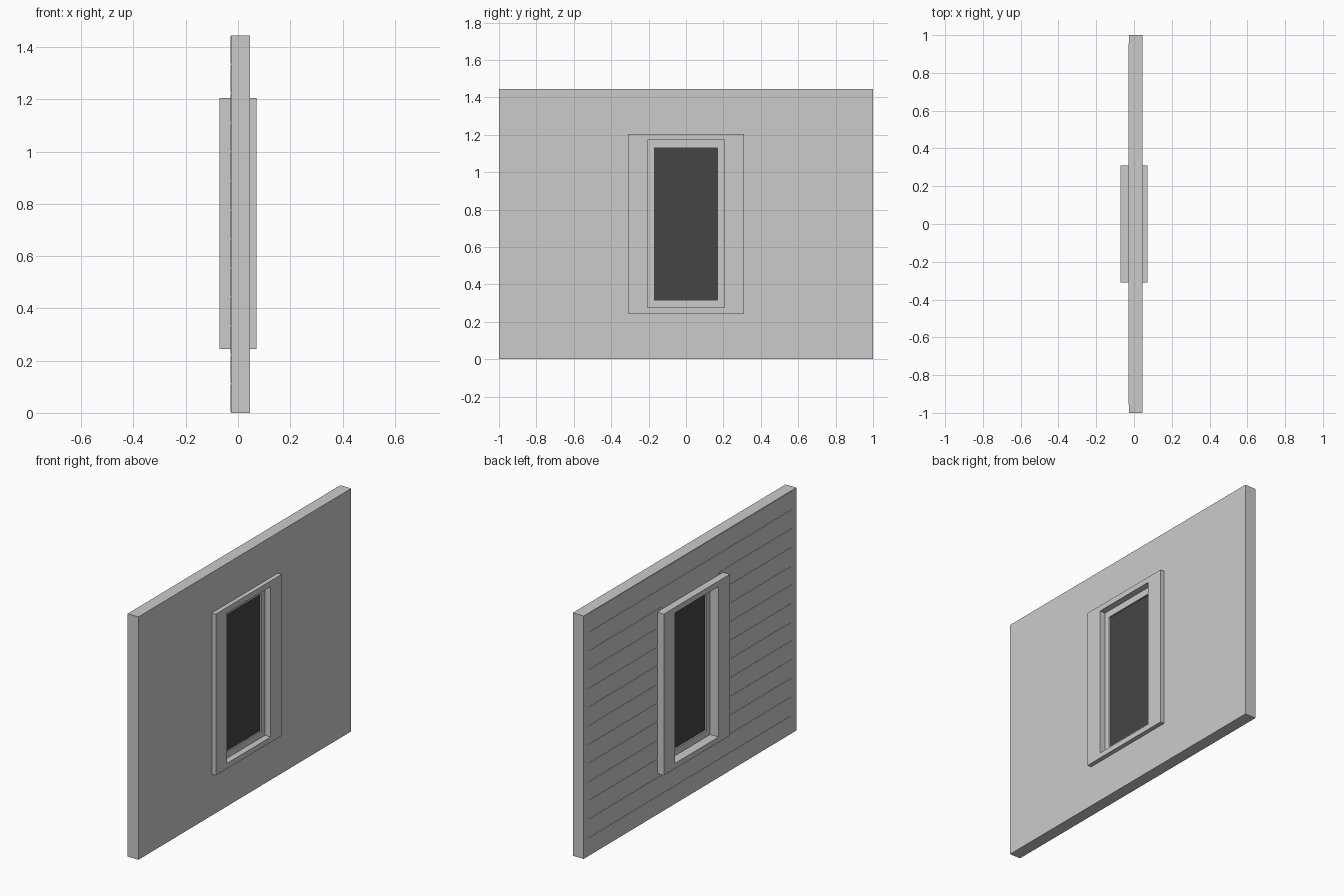
import bpy
import bmesh

cube = bpy.data.objects.get("Cube")
if cube:
    bpy.data.objects.remove(cube, do_unlink=True)


def material(name, value):
    mat = bpy.data.materials.new(name)
    mat.use_nodes = True
    colour = (value, value, value, 1)
    mat.diffuse_color = colour
    mat.node_tree.nodes["Principled BSDF"].inputs["Base Color"].default_value = colour
    return mat


grey = material("plaster grey", 0.6)
dark = material("dark glass", 0.06)


def finish(name, bm, mat):
    bmesh.ops.recalc_face_normals(bm, faces=bm.faces)
    mesh = bpy.data.meshes.new(name)
    bm.to_mesh(mesh)
    bm.free()
    mesh.materials.append(mat)
    obj = bpy.data.objects.new(name, mesh)
    bpy.context.collection.objects.link(obj)
    return obj


def add_box(bm, x, y, z):
    """Add a box spanning the given (min, max) ranges."""
    verts = bmesh.ops.create_cube(bm, size=1)["verts"]
    for v in verts:
        v.co = [r[0] if c < 0 else r[1] for c, r in zip(v.co, (x, y, z))]


def ring(name, x, outer, inner, mat):
    """Rectangular frame; outer and inner are (half width, bottom, top)."""
    bm = bmesh.new()

    def loop(rect, px):
        w, low, high = rect
        return [bm.verts.new((px, y, z))
                for y, z in ((-w, low), (w, low), (w, high), (-w, high))]

    loops = [loop(outer, x[0]), loop(outer, x[1]), loop(inner, x[1]), loop(inner, x[0])]
    for a, b in zip(loops, loops[1:] + loops[:1]):
        for i in range(4):
            j = (i + 1) % 4
            bm.faces.new((a[i], a[j], b[j], b[i]))
    return finish(name, bm, mat)


WALL = (1.0, 0.0, 1.445)
CASING = (0.31, 0.245, 1.205)
OPENING = (0.205, 0.277, 1.172)
PANE = (0.17, 0.315, 1.132)
WALL_BACK = -0.0265

# Wall panel, with its hole hidden behind the casing
ring("wall", (WALL_BACK, 0.045), WALL, (0.26, 0.26, 1.19), grey)

# Casing standing proud on both sides, and the sash set inside it
ring("window_casing", (-0.071, 0.071), CASING, OPENING, grey)
ring("window_sash", (-0.016, 0.034), OPENING, PANE, grey)

# Glass pane
bm = bmesh.new()
add_box(bm, (-0.007, 0.026), (-PANE[0], PANE[0]), PANE[1:])
finish("glass_pane", bm, dark)

# Very shallow horizontal boards on one side of the wall
bm = bmesh.new()
rows, gap, end = 13, 0.003, 0.955
pitch = WALL[2] / rows
for i in range(rows):
    z = (i * pitch + gap, (i + 1) * pitch - gap)
    if z[1] > CASING[1] and z[0] < CASING[2]:
        spans = ((-end, -0.27), (0.27, end))
    else:
        spans = ((-end, end),)
    for span in spans:
        add_box(bm, (-0.028, WALL_BACK), span, z)
finish("wall_boards", bm, grey)
